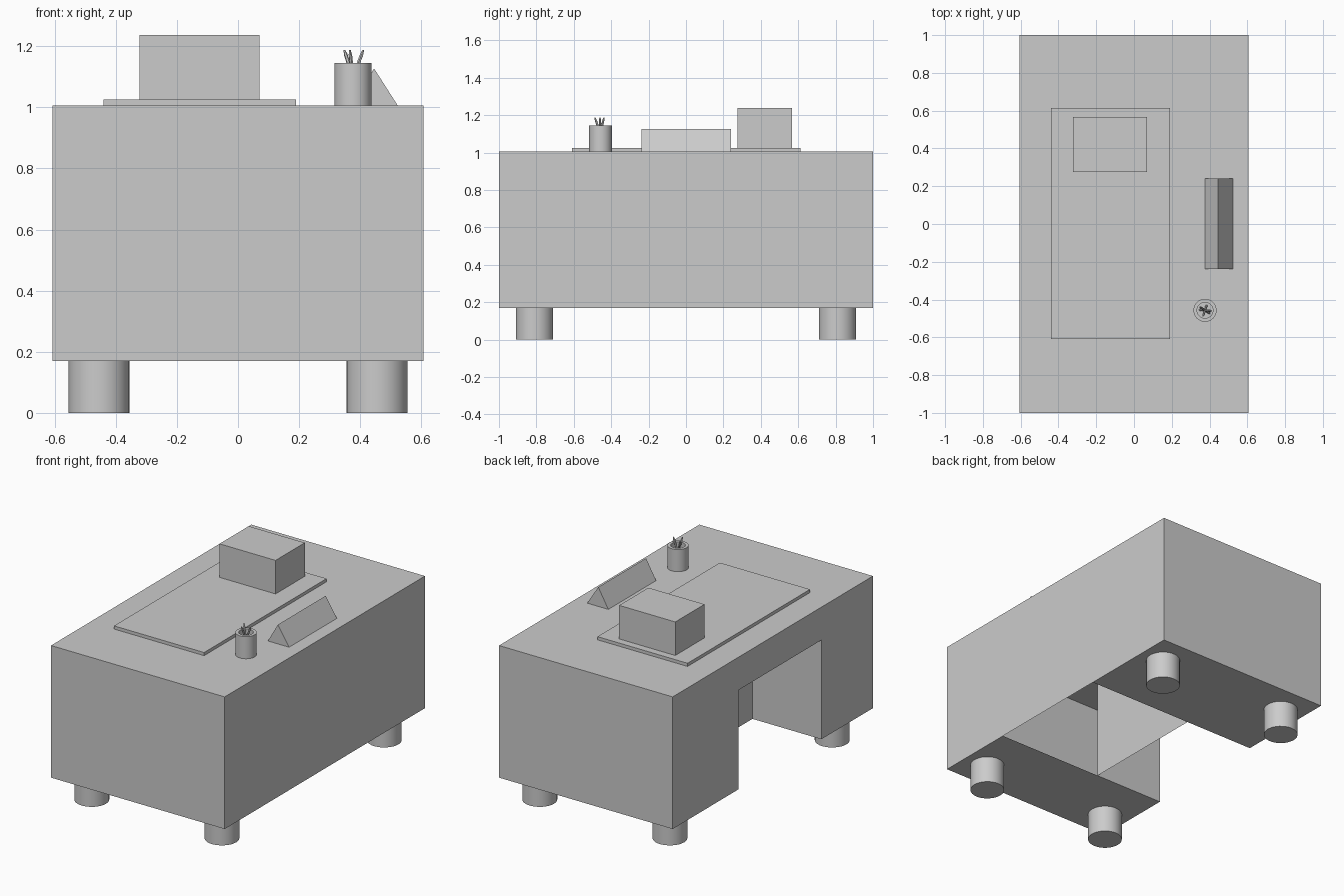
import bpy, bmesh, math
from mathutils import Vector

if "Cube" in bpy.data.objects:
    bpy.data.objects.remove(bpy.data.objects["Cube"])


def make(name, verts, faces, recalc=True):
    me = bpy.data.meshes.new(name)
    me.from_pydata(verts, [], faces)
    if recalc:
        bm = bmesh.new()
        bm.from_mesh(me)
        bmesh.ops.recalc_face_normals(bm, faces=bm.faces)
        bm.to_mesh(me)
        bm.free()
    ob = bpy.data.objects.new(name, me)
    bpy.context.collection.objects.link(ob)
    return ob


def extrude_y(name, profile, y0, y1):
    n = len(profile)
    verts = [(x, y, z) for y in (y0, y1) for x, z in profile]
    faces = [tuple(range(n)), tuple(range(n, 2 * n))]
    faces += [(i, (i + 1) % n, n + (i + 1) % n, n + i) for i in range(n)]
    return make(name, verts, faces)


def box(name, x0, x1, y0, y1, z0, z1):
    return extrude_y(name, [(x0, z0), (x1, z0), (x1, z1), (x0, z1)], y0, y1)


def lathe(name, profile, centre, sides=32):
    # Profile of (radius, z) revolved around z, both ends capped
    verts, faces = [], []
    for r, z in profile:
        for i in range(sides):
            a = 2 * math.pi * i / sides
            verts.append((centre[0] + r * math.cos(a), centre[1] + r * math.sin(a), z))
    for k in range(len(profile) - 1):
        for i in range(sides):
            j = (i + 1) % sides
            faces.append((k * sides + i, k * sides + j, (k + 1) * sides + j, (k + 1) * sides + i))
    last = (len(profile) - 1) * sides
    faces += [tuple(range(sides)), tuple(range(last, last + sides))]
    ob = make(name, verts, faces)
    bpy.ops.object.select_all(action='DESELECT')
    ob.select_set(True)
    bpy.context.view_layer.objects.active = ob
    bpy.ops.object.shade_smooth_by_angle(angle=math.radians(35))
    return ob


W, B, T = 0.607, 0.17, 1.005          # half width, body bottom, desk top
K0, K1, KX, KZ = -0.485, 0.344, -0.125, 0.797   # knee hole

# Desk body: hollow shell, open underneath behind the modesty panel
bm = bmesh.new()


def face(*pts):
    bm.faces.new([bm.verts.new(p) for p in pts])


face((-W, -1, T), (W, -1, T), (W, 1, T), (-W, 1, T))
face((-W, -1, B), (W, -1, B), (W, -1, T), (-W, -1, T))
face((W, 1, B), (-W, 1, B), (-W, 1, T), (W, 1, T))
face((W, -1, B), (W, 1, B), (W, 1, T), (W, -1, T))
# knee side, cut around the opening
face((-W, 1, B), (-W, K1, B), (-W, K1, KZ), (-W, K0, KZ),
     (-W, K0, B), (-W, -1, B), (-W, -1, T), (-W, 1, T))
# pedestal undersides
for y0, y1 in ((-1, K0), (K1, 1)):
    face((-W, y1, B), (W, y1, B), (W, y0, B), (-W, y0, B))
# knee hole walls, modesty panel and ceiling
face((KX, K0, B), (-W, K0, B), (-W, K0, KZ), (KX, K0, KZ))
face((-W, K1, B), (KX, K1, B), (KX, K1, KZ), (-W, K1, KZ))
face((KX, K1, B), (KX, K0, B), (KX, K0, KZ), (KX, K1, KZ))
face((-W, K1, KZ), (KX, K1, KZ), (KX, K0, KZ), (-W, K0, KZ))
bmesh.ops.remove_doubles(bm, verts=bm.verts, dist=1e-5)
me = bpy.data.meshes.new("desk_body")
bm.to_mesh(me)
bm.free()
bpy.context.collection.objects.link(bpy.data.objects.new("desk_body", me))

# Feet
for sx, nx in ((-1, "left"), (1, "right")):
    for sy, ny in ((-1, "front"), (1, "back")):
        lathe(f"{ny}_{nx}_foot", [(0.1, 0), (0.1, B)], (sx * 0.455, sy * 0.81))

# Desk pad, box and name plate
box("desk_pad", -0.44, 0.19, -0.61, 0.613, T, 1.025)
box("desk_box", -0.322, 0.07, 0.275, 0.567, 1.025, 1.237)
extrude_y("name_plate", [(0.375, T), (0.523, T), (0.445, 1.127)], -0.237, 0.24)

# Pencil cup
C = (0.376, -0.457)
lathe("pencil_cup", [(0.061, T), (0.061, 1.145), (0.042, 1.145), (0.042, 1.025)], C)

# Pencils leaning outwards
for n, (dx, dy) in enumerate(((-0.028, 0.018), (0.034, -0.003), (-0.01, -0.03))):
    top = Vector((C[0] + dx, C[1] + dy, 1.187))
    low = Vector((C[0] - dx * 0.8, C[1] - dy * 0.8, 1.025))
    d = top - low
    p = lathe(f"pencil_{n + 1}", [(0.006, 0), (0.006, d.length * 0.9), (0.003, d.length)], (0, 0), 6)
    p.location = low
    p.rotation_euler = d.to_track_quat('Z', 'Y').to_euler()
